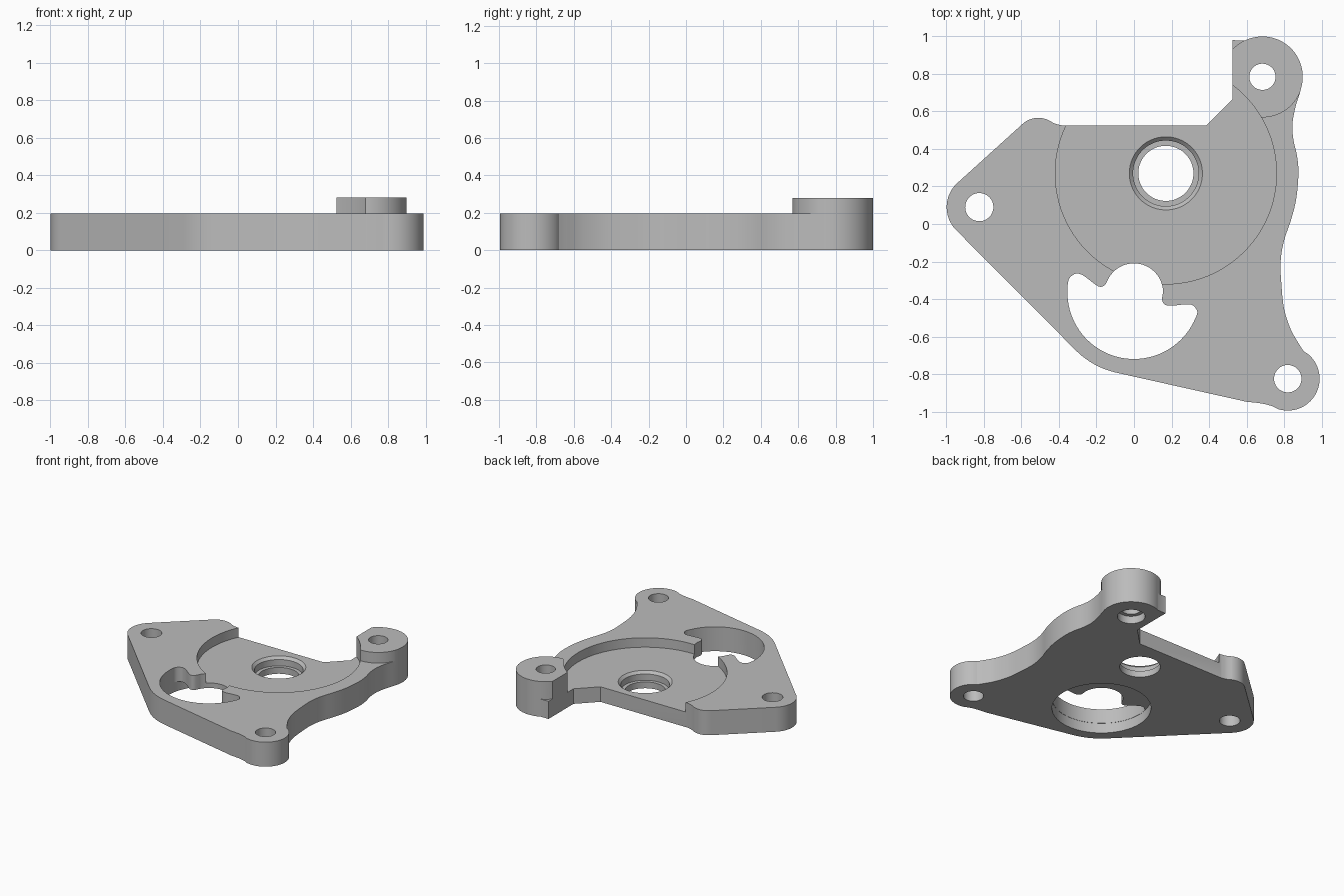
import bpy
import bmesh
from math import cos, sin, radians

if "Cube" in bpy.data.objects:
    bpy.data.objects.remove(bpy.data.objects["Cube"])

metal = bpy.data.materials.new("grey metal")
GREY = (0.5, 0.5, 0.5, 1)
metal.diffuse_color = GREY
metal.use_nodes = True
metal.node_tree.nodes["Principled BSDF"].inputs["Base Color"].default_value = GREY


def arc(cx, cy, r, start, end, step=4):
    n = max(2, round(abs(end - start) / step))
    angles = [radians(start + (end - start) * i / n) for i in range(n + 1)]
    return [(cx + r * cos(a), cy + r * sin(a)) for a in angles]


def smooth(points, n=5):
    """Rounded curve through a few points."""
    padded = [points[0]] + points + [points[-1]]
    out = []
    for a, b, c, d in zip(padded, padded[1:], padded[2:], padded[3:]):
        for i in range(n):
            t = i / n
            out.append(tuple(
                0.5 * (2 * q + (r - p) * t + (2 * p - 5 * q + 4 * r - s) * t ** 2
                       + (3 * q - p - 3 * r + s) * t ** 3)
                for p, q, r, s in zip(a, b, c, d)))
    return out + [points[-1]]


def finish(bm, name):
    bmesh.ops.remove_doubles(bm, verts=bm.verts, dist=0.0005)
    bmesh.ops.recalc_face_normals(bm, faces=bm.faces)
    mesh = bpy.data.meshes.new(name)
    bm.to_mesh(mesh)
    bm.free()
    mesh.materials.append(metal)
    obj = bpy.data.objects.new(name, mesh)
    bpy.context.collection.objects.link(obj)
    return obj


def prism(name, outline, low, high):
    clean = [p for i, p in enumerate(outline)
             if abs(p[0] - outline[i - 1][0]) + abs(p[1] - outline[i - 1][1]) > 0.002]
    bm = bmesh.new()
    base = bm.faces.new([bm.verts.new((x, y, low)) for x, y in clean])
    top = bmesh.ops.extrude_face_region(bm, geom=[base])["geom"]
    for v in top:
        if isinstance(v, bmesh.types.BMVert):
            v.co.z = high
    return finish(bm, name)


def cylinder(name, x, y, r, low, high, r_top=None):
    bm = bmesh.new()
    bmesh.ops.create_cone(bm, cap_ends=True, segments=96, radius1=r,
                          radius2=r_top or r, depth=high - low)
    bmesh.ops.translate(bm, verts=bm.verts, vec=(x, y, (low + high) / 2))
    return finish(bm, name)


def block(name, x0, x1, y0, y1, low, high):
    return prism(name, [(x0, y0), (x1, y0), (x1, y1), (x0, y1)], low, high)


def cut(target, cutter):
    mod = target.modifiers.new("cut", "BOOLEAN")
    mod.operation = "DIFFERENCE"
    mod.solver = "EXACT"
    mod.object = cutter
    bpy.context.view_layer.objects.active = target
    bpy.ops.object.modifier_apply(modifier=mod.name)
    bpy.data.objects.remove(cutter)


# Main feature centres
BOSS = (0.685, 0.785)
LEFT = (-0.825, 0.09)
CORNER = (0.82, -0.825)
BORE = (0.17, 0.27)
POCKET = (0, -0.365)

# Plate outline, clockwise from the boss
outline = arc(*BOSS, 0.215, 115, -15)
outline += smooth([(0.885, 0.70), (0.86, 0.62), (0.845, 0.53), (0.85, 0.45),
                   (0.87, 0.36), (0.877, 0.27), (0.866, 0.14), (0.84, 0.03),
                   (0.80, -0.09), (0.782, -0.2), (0.786, -0.32), (0.80, -0.45),
                   (0.835, -0.56), (0.88, -0.64), (0.906, -0.68)])
outline += arc(*CORNER, 0.17, 52, -108)
outline += smooth([(0.74, -0.972), (0.68, -0.957), (0.60, -0.948)])
outline += arc(*POCKET, 0.438, 257, 226)
outline += arc(*LEFT, 0.174, 225, 132)
outline += arc(-0.51, 0.44, 0.126, 132, 65)
outline += smooth([(-0.457, 0.554), (-0.42, 0.535), (-0.38, 0.525)])
outline += [(0.385, 0.525), (0.525, 0.665), (0.525, 0.98)]
plate = prism("mounting_plate", outline, 0, 0.28)

# Lower the plate around the raised boss, then the small lug beside it
for name, bounds in (("plate_step", (-2, 2, -2, 2, 0.195, 0.5)),
                     ("lug_step", (0.4, 0.62, 0.83, 1.2, 0.14, 0.4))):
    step = block(name, *bounds)
    cut(step, cylinder("boss_keep", *BOSS, 0.2165, -0.1, 0.6))
    cut(plate, step)

# Round recess in the top
cut(plate, cylinder("recess", *BORE, 0.59, 0.12, 0.45))

# Bearing seat with chamfered rim and through bore
cut(plate, cylinder("seat_rim", *BORE, 0.175, 0.10, 0.14, 0.215))
cut(plate, cylinder("seat", *BORE, 0.175, 0.05, 0.3))
cut(plate, cylinder("bore", *BORE, 0.147, -0.1, 0.3))

# Round pocket from below, opening through the top with two lobes
opening = arc(*POCKET, 0.355, 175, 338)
opening += smooth([(0.331, -0.495), (0.337, -0.465), (0.31, -0.432),
                   (0.26, -0.43), (0.2, -0.436), (0.165, -0.43),
                   (0.15, -0.405), (0.155, -0.365)])
opening += arc(*POCKET, 0.155, 0, 150)
opening += smooth([(-0.135, -0.29), (-0.155, -0.325), (-0.18, -0.335),
                   (-0.21, -0.32), (-0.27, -0.275), (-0.31, -0.265),
                   (-0.345, -0.29), (-0.355, -0.334)])
cut(plate, prism("lobed_opening", opening, 0.04, 0.5))
cut(plate, cylinder("pocket", *POCKET, 0.357, -0.1, 0.08))

# Bolt holes, the boss one counterbored from below
for centre, radius in ((LEFT, 0.075), (CORNER, 0.073), (BOSS, 0.07)):
    cut(plate, cylinder("bolt_hole", *centre, radius, -0.1, 0.5))
cut(plate, cylinder("counterbore", *BOSS, 0.1, -0.1, 0.06))

# Smooth curved walls, crisp edges
bpy.ops.object.select_all(action="DESELECT")
plate.select_set(True)
bpy.context.view_layer.objects.active = plate
bpy.ops.object.shade_smooth_by_angle(angle=radians(25))
